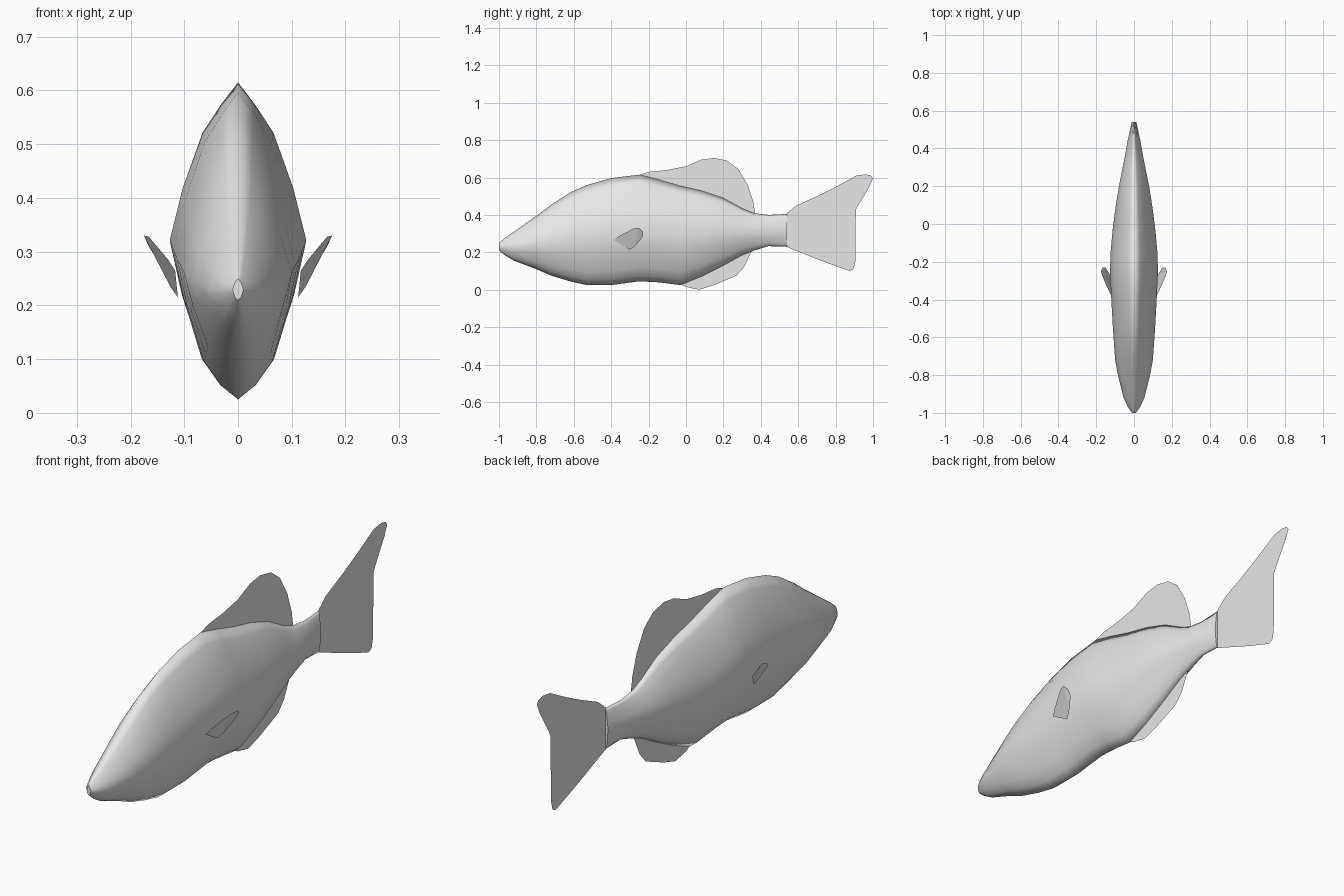
import bpy, bmesh

grey = bpy.data.materials.new("plain_grey")
grey.diffuse_color = (0.8, 0.8, 0.8, 1)


def finish(name, bm, smooth=False):
    mesh = bpy.data.meshes.new(name)
    bm.to_mesh(mesh)
    bm.free()
    mesh.materials.append(grey)
    for p in mesh.polygons:
        p.use_smooth = smooth and len(p.vertices) == 4
    obj = bpy.data.objects.new(name, mesh)
    bpy.context.collection.objects.link(obj)
    return obj


def sheet(name, points):
    """Single thin membrane from an outline."""
    bm = bmesh.new()
    face = bm.faces.new([bm.verts.new(p) for p in points])
    bmesh.ops.triangulate(bm, faces=[face])
    if sum(f.normal.x for f in bm.faces) < 0 < points[0][0] + 0.001:
        bmesh.ops.reverse_faces(bm, faces=bm.faces[:])
    return finish(name, bm)


# Body: lens-shaped sections (y, top, bottom, half width) lofted nose to tail
stations = [
    (-1.0, 0.25, 0.21, 0.010), (-0.97, 0.275, 0.185, 0.032),
    (-0.92, 0.31, 0.155, 0.055), (-0.80, 0.395, 0.11, 0.085),
    (-0.72, 0.455, 0.075, 0.10), (-0.62, 0.52, 0.045, 0.107),
    (-0.53, 0.56, 0.025, 0.113), (-0.40, 0.597, 0.025, 0.12),
    (-0.25, 0.615, 0.045, 0.127), (-0.15, 0.59, 0.04, 0.124),
    (-0.03, 0.555, 0.025, 0.113), (0.08, 0.53, 0.07, 0.099),
    (0.20, 0.49, 0.13, 0.08), (0.30, 0.435, 0.185, 0.06),
    (0.36, 0.41, 0.208, 0.048), (0.44, 0.40, 0.233, 0.034),
    (0.54, 0.405, 0.23, 0.012),
]
half = [(0, 1), (0.25, 0.86), (0.52, 0.68), (0.81, 0.33), (1, 0),
        (0.84, -0.33), (0.56, -0.73), (0.28, -0.9), (0, -1)]
section = half + [(-u, v) for u, v in reversed(half[1:-1])]

bm = bmesh.new()
rings = []
for y, top, bottom, width in stations:
    mid = bottom + (top - bottom) * 0.485
    rings.append([bm.verts.new((u * width, y,
                                mid + v * ((top - mid) if v > 0 else (mid - bottom))))
                  for u, v in section])
n = len(section)
for a, b in zip(rings, rings[1:]):
    for i in range(n):
        j = (i + 1) % n
        bm.faces.new((a[i], a[j], b[j], b[i]))
bm.faces.new(rings[0])
bm.faces.new(rings[-1])
bmesh.ops.recalc_face_normals(bm, faces=bm.faces[:])
finish("body", bm, smooth=True)

# Fins on the centre line, as (y, z) outlines
fins = {
    "dorsal_fin": [(-0.26, 0.61), (-0.2, 0.63), (-0.1, 0.64), (0, 0.66), (0.08, 0.695),
                   (0.15, 0.705), (0.22, 0.69), (0.28, 0.645), (0.33, 0.56), (0.36, 0.47),
                   (0.37, 0.405), (0.28, 0.41), (0.1, 0.49), (-0.1, 0.54)],
    "anal_fin": [(-0.04, 0.035), (0, 0.015), (0.07, 0.0), (0.15, 0.025), (0.27, 0.075),
                 (0.31, 0.12), (0.35, 0.205), (0.3, 0.21), (0.1, 0.1)],
    "tail_fin": [(0.53, 0.4), (0.59, 0.45), (0.7, 0.5), (0.81, 0.555), (0.91, 0.61),
                 (0.96, 0.617), (0.99, 0.61), (1, 0.595), (0.98, 0.55), (0.92, 0.45),
                 (0.88, 0.37), (0.86, 0.30), (0.87, 0.24), (0.905, 0.15), (0.895, 0.11),
                 (0.875, 0.10), (0.75, 0.145), (0.53, 0.232)],
}
for name, outline in fins.items():
    sheet(name, [(0, y, z) for y, z in outline])

# Pair of side fins angled outward
side_fin = [(0.117, -0.385, 0.265), (0.13, -0.36, 0.285), (0.166, -0.28, 0.328),
            (0.175, -0.25, 0.33), (0.166, -0.23, 0.31), (0.151, -0.23, 0.285),
            (0.126, -0.27, 0.235), (0.112, -0.30, 0.215)]
for side, sign in (("right", 1), ("left", -1)):
    sheet(side + "_side_fin", [(sign * x, y, z) for x, y, z in side_fin])
